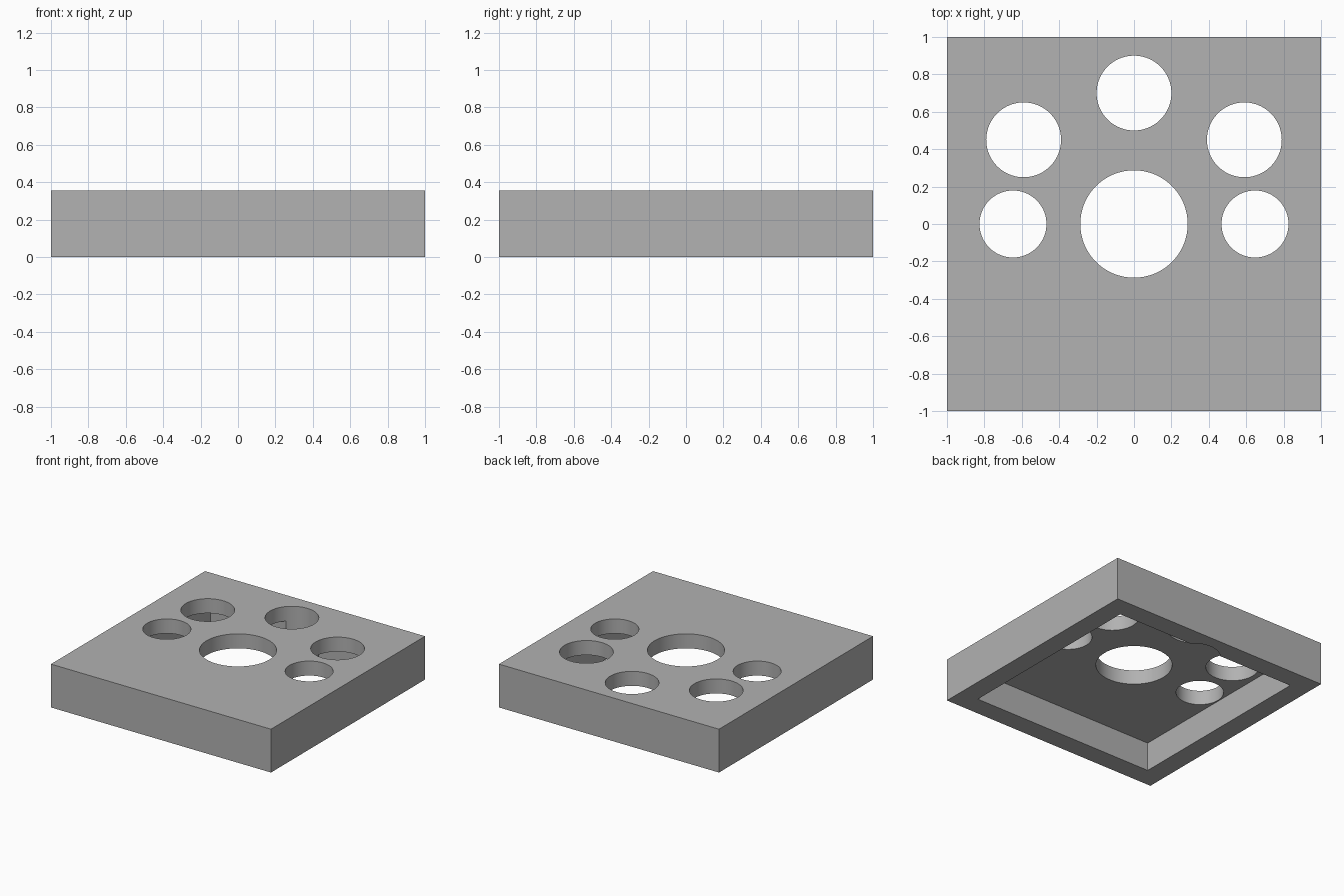
import bpy

cube = bpy.data.objects.get("Cube")
if cube:
    bpy.data.objects.remove(cube, do_unlink=True)

HEIGHT, CEILING, INNER = 0.356, 0.237, 0.835

grey = bpy.data.materials.new("plain grey")
grey.use_nodes = True
colour = (0.445, 0.445, 0.445, 1)
grey.diffuse_color = colour
grey.node_tree.nodes["Principled BSDF"].inputs["Base Color"].default_value = colour


def box(name, half, z0, z1):
    bpy.ops.mesh.primitive_cube_add(size=2, location=(0, 0, (z0 + z1) / 2))
    ob = bpy.context.object
    ob.name = name
    ob.scale = (half, half, (z1 - z0) / 2)
    bpy.ops.object.transform_apply(location=True, rotation=False, scale=True)
    ob.data.materials.append(grey)
    return ob


def cut(target, cutter):
    mod = target.modifiers.new(cutter.name, "BOOLEAN")
    mod.operation = "DIFFERENCE"
    mod.solver = "EXACT"
    mod.object = cutter
    bpy.context.view_layer.objects.active = target
    bpy.ops.object.modifier_apply(modifier=mod.name)
    bpy.data.objects.remove(cutter, do_unlink=True)


# Square plate, hollowed from below to leave a rim and a top panel
plate = box("holed_plate", 1, 0, HEIGHT)
cut(plate, box("underside_cavity", INNER, -0.2, CEILING))

# Round holes straight through: x, y, radius, mirrored across x
holes = [(0, 0, 0.287), (0, 0.7, 0.2)]
for x, y, r in [(0.59, 0.45, 0.2), (0.647, 0, 0.179)]:
    holes += [(x, y, r), (-x, y, r)]
for x, y, r in holes:
    bpy.ops.mesh.primitive_cylinder_add(vertices=96, radius=r, depth=2, location=(x, y, 0))
    drill = bpy.context.object
    drill.name = "hole_cutter"
    drill.data.materials.append(grey)
    cut(plate, drill)

# Smooth hole walls, sharp edges elsewhere
bpy.ops.object.select_all(action="DESELECT")
plate.select_set(True)
bpy.context.view_layer.objects.active = plate
bpy.ops.object.shade_smooth_by_angle(angle=0.5)
